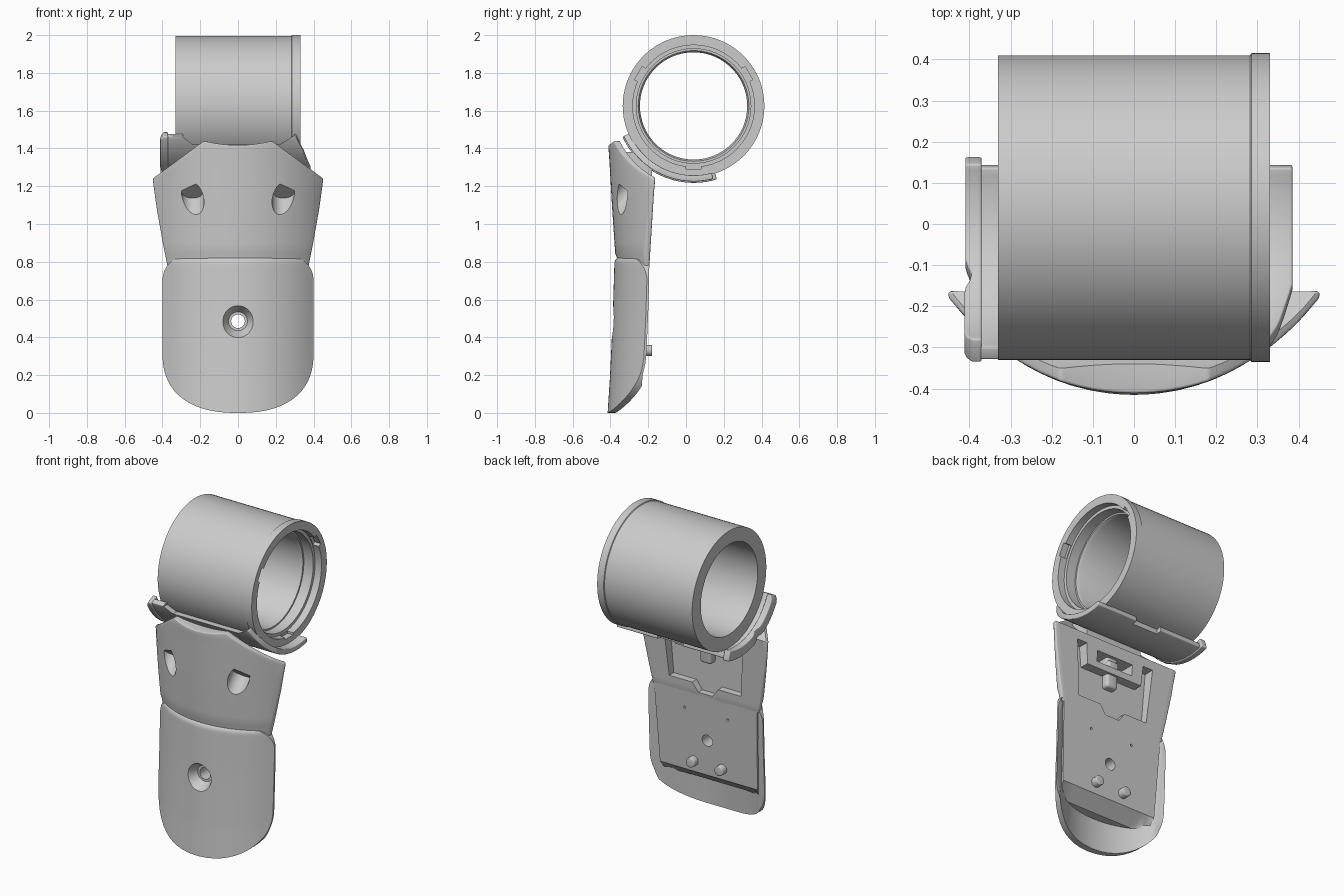
import bpy, bmesh
from math import sin, cos, pi, radians, sqrt
from mathutils import Matrix, Vector

if "Cube" in bpy.data.objects:
    bpy.data.objects.remove(bpy.data.objects["Cube"])

CY, CZ = 0.04, 1.63          # ring axis runs along x through this point


def lerp(pts, t):
    """Piecewise linear lookup."""
    if t <= pts[0][0]:
        return pts[0][1]
    for (a, u), (b, v) in zip(pts, pts[1:]):
        if t <= b:
            return u + (v - u) * (t - a) / (b - a)
    return pts[-1][1]


def finish(name, bm):
    bmesh.ops.recalc_face_normals(bm, faces=bm.faces)
    me = bpy.data.meshes.new(name)
    bm.to_mesh(me)
    bm.free()
    ob = bpy.data.objects.new(name, me)
    bpy.context.collection.objects.link(ob)
    return ob


def sheet(name, rows, cols, outer, inner):
    """Closed solid between two grids; outer/inner map (row, u) to a point."""
    bm = bmesh.new()
    us = [2 * i / cols - 1 for i in range(cols + 1)]
    A, B = [[[bm.verts.new(f(r, u)) for u in us] for r in rows] for f in (outer, inner)]
    for i in range(len(rows) - 1):
        for j in range(cols):
            for G in (A, B):
                bm.faces.new((G[i][j], G[i][j + 1], G[i + 1][j + 1], G[i + 1][j]))
        for j in (0, cols):
            bm.faces.new((A[i][j], A[i + 1][j], B[i + 1][j], B[i][j]))
    for i in (0, -1):
        for j in range(cols):
            bm.faces.new((A[i][j], A[i][j + 1], B[i][j + 1], B[i][j]))
    return finish(name, bm)


def rod(name, p, q, r1, r2=None, seg=40):
    """Cylinder or cone between two points."""
    p, q = Vector(p), Vector(q)
    d = q - p
    bm = bmesh.new()
    m = Matrix.Translation((p + q) / 2) @ d.to_track_quat('Z', 'Y').to_matrix().to_4x4()
    bmesh.ops.create_cone(bm, cap_ends=True, segments=seg, radius1=r1,
                          radius2=r1 if r2 is None else r2, depth=d.length, matrix=m)
    return finish(name, bm)


def prism(name, outline, y0, y1):
    """Outline in x, z extruded along y."""
    bm = bmesh.new()
    f = bm.faces.new([bm.verts.new((x, y0, z)) for x, z in outline])
    ext = bmesh.ops.extrude_face_region(bm, geom=[f])
    bmesh.ops.translate(bm, vec=(0, y1 - y0, 0),
                        verts=[v for v in ext['geom'] if isinstance(v, bmesh.types.BMVert)])
    return finish(name, bm)


def box(name, x0, x1, y0, y1, z0, z1):
    return prism(name, [(x0, z0), (x1, z0), (x1, z1), (x0, z1)], y0, y1)


def bake(ob, cutters=(), bevel=0, angle=35):
    """Bevel, cut, apply, and shade smooth with sharp edges."""
    if bevel:
        b = ob.modifiers.new("bevel", 'BEVEL')
        b.width, b.segments, b.limit_method, b.angle_limit = bevel, 3, 'ANGLE', radians(40)
    for c in cutters:
        m = ob.modifiers.new("cut", 'BOOLEAN')
        m.operation, m.solver, m.object, m.use_self = 'DIFFERENCE', 'EXACT', c, True
        c.hide_render = True
    bpy.context.view_layer.update()
    dg = bpy.context.evaluated_depsgraph_get()
    me = bpy.data.meshes.new_from_object(ob.evaluated_get(dg))
    ob.modifiers.clear()
    ob.data = me
    for o in bpy.context.selected_objects:
        o.select_set(False)
    ob.select_set(True)
    bpy.context.view_layer.objects.active = ob
    bpy.ops.object.shade_smooth_by_angle(angle=radians(angle))


helpers = []


def cut(ob):
    helpers.append(ob)
    return ob


# Ring: revolved section with a stepped mouth on the right end
section = [(-.33, .284), (-.33, .37), (.282, .37), (.285, .375), (.33, .375), (.33, .322),
           (.285, .322), (.285, .303), (.22, .303), (.22, .293), (.2, .284)]
bm = bmesh.new()
N = 80
loops = [[bm.verts.new((x, CY + r * sin(2 * pi * k / N), CZ - .005 + r * cos(2 * pi * k / N)))
          for x, r in section] for k in range(N)]
for k in range(N):
    a, b = loops[k], loops[(k + 1) % N]
    for i in range(len(section)):
        j = (i + 1) % len(section)
        bm.faces.new((a[i], a[j], b[j], b[i]))
ring = finish("ring", bm)
notches = []
for deg in (30, 150, 270):
    n = cut(box("notch_cutter", .29, .4, -.04, .04, .29, .338))
    n.matrix_world = Matrix.Translation((0, CY, CZ)) @ Matrix.Rotation(radians(deg - 90), 4, 'X')
    notches.append(n)
bake(ring, notches)


# Cradle: arc sheet under the ring, open in the middle of its front edge
def arc(left, right, r):
    def f(t, u):
        x0, x1 = lerp(left, t), lerp(right, t)
        return (x0 + (x1 - x0) * (u + 1) / 2, CY + r * sin(radians(t)), CZ - r * cos(radians(t)))
    return f


thetas = [-66 + 3 * i for i in range(28)]
L, R = [(-67, -.37), (-60, -.39)], [(-66, .305), (-50, .35), (-30, .385)]
cradle = sheet("cradle", thetas, 16, arc(L, R, .405), arc(L, R, .372))
opening = [(-.29, 1.6), (-.29, 1.46), (-.24, 1.42), (.22, 1.42), (.3, 1.47), (.3, 1.6)]
bake(cradle, [cut(box("cradle_notch_cutter", -.08, .1, .11, .3, 1.1, 1.4)),
              cut(prism("cradle_opening_cutter", opening, -.5, -.2))], .005)
L = [(-67, -.39), (-62, -.412), (-34, -.412), (-28, -.392), (-22, -.41)]
R = [(0, -.37)]
lip = sheet("cradle_lip", thetas + [17.5], 4, arc(L, R, .412), arc(L, R, .35))
bake(lip, bevel=.006)


# Shared body surfaces: curved front and flat, slightly leaning back
def back_y(z):
    return -.195 + (z - .76) * .0625


def bow(x, r):
    return r - sqrt(r * r - x * x)


# Upper guard, drawn in at the bottom where the panel overlaps it
G_W = [(.76, .37), (.9, .398), (1.08, .43), (1.24, .452), (1.44, .18)]
G_Y = [(.76, -.36), (.81, -.362), (.845, -.375), (1.1, -.392), (1.44, -.412)]


def guard_pt(is_front):
    def f(z, u):
        x = u * lerp(G_W, z)
        dip = .022 * (1 - u * u) * max(0, (z - 1.36) / .08)
        y = lerp(G_Y, z) + bow(x, .57)
        return (x, y if is_front else max(back_y(z), y + .015), z - dip)
    return f


zs = [.76, .81, .845, .9, .99, 1.08, 1.16, 1.24, 1.28, 1.32, 1.36, 1.40, 1.44]
guard = sheet("upper_guard", zs, 24, guard_pt(True), guard_pt(False))
cuts = [cut(rod("ring_clearance", (-1, CY, CZ), (1, CY, CZ), .435, seg=128))]
for s in (-1, 1):      # angled blind screw holes
    p, d = Vector((s * .24, -.35, 1.13)), Vector((0, .65, .76))
    cuts.append(cut(rod("screw_hole_cutter", p - d * .16, p + d * .06, .06)))
recess = [(-.28, 1.19), (-.25, .84), (-.09, .84), (-.05, .785), (.05, .785), (.09, .84),
          (.25, .84), (.28, 1.19), (.21, 1.19), (.2, 1.06), (-.2, 1.06), (-.21, 1.19)]
cuts.append(cut(prism("recess_cutter", recess, -.235, -.05)))
cuts.append(cut(box("slot_cutter", -.13, .13, -.26, -.05, 1.1, 1.17)))
bake(guard, cuts, .008)

# Neck and latch that join the guard to the cradle
neck = box("neck", -.2, .2, -.33, -.18, 1.2, 1.38)
bake(neck, [cut(rod("neck_clearance", (-1, CY, CZ), (1, CY, CZ), .385, seg=128))])
latch = box("latch", -.04, .04, -.27, -.19, .98, 1.24)
bake(latch, bevel=.015)
hook = box("latch_hook", -.04, .04, -.25, -.178, 1.1, 1.15)
bake(hook, bevel=.015)

# Lower panel: rounded, bowed shell
P_Y = [(0, -.415), (.2, -.402), (.5, -.388), (.795, -.379), (.81, -.375), (.82, -.365)]


def panel_w(z):
    if z < .32:
        return .4 * max(.0005, 1 - ((.32 - z) / .32) ** 2.4) ** (1 / 2.4)
    if z > .7:
        return .3 + .1 * sqrt(max(0, 1 - ((z - .7) / .12) ** 2))
    return .4


def panel_pt(is_front):
    def f(z, u):
        x = u * panel_w(z)
        y = lerp(P_Y, z) + bow(x, .545)
        return (x, y if is_front else max(y + .012, min(y + .04, back_y(z))), z)
    return f


zs = [.32 * (1 - cos(pi / 2 * i / 16)) for i in range(17)]
zs += [.42, .52, .62] + [.7 + .12 * sin(pi / 2 * i / 10) for i in range(11)]
panel = sheet("lower_panel", zs, 32, panel_pt(True), panel_pt(False))
sink = cut(rod("countersink_cutter", (0, -.43, .485), (0, -.33, .485), .108, .05))
bore = cut(rod("bore_cutter", (0, -.5, .485), (0, 0, .485), .036))
bake(panel, [sink, bore])

# Back plate behind the panel, with a sloped lower edge
C_W = [(.19, .31), (.215, .33), (.26, .34), (.77, .36)]


def plate_pt(is_front):
    def f(z, u):
        x = u * lerp(C_W, z)
        y = lerp(P_Y, z) + bow(x, .545) + .03
        return (x, y if is_front else max(y + .008, back_y(z) - max(0, .26 - z) * 1.1), z)
    return f


plate = sheet("back_plate", [.19, .215, .26, .4, .55, .77], 24, plate_pt(True), plate_pt(False))
pins = [cut(rod("pin_hole_cutter", (s * .15, -.23, .66), (s * .15, -.1, .66), .008, seg=12))
        for s in (-1, 1)]
bake(plate, [sink, bore] + pins, angle=25)

# Two locating pegs on the back
for side, s in (("left", -1), ("right", 1)):
    peg = rod("peg_" + side, (s * .1, -.25, .33), (s * .1, -.18, .33), .03, seg=28)
    bake(peg, bevel=.005)

for h in helpers:
    bpy.data.objects.remove(h)
